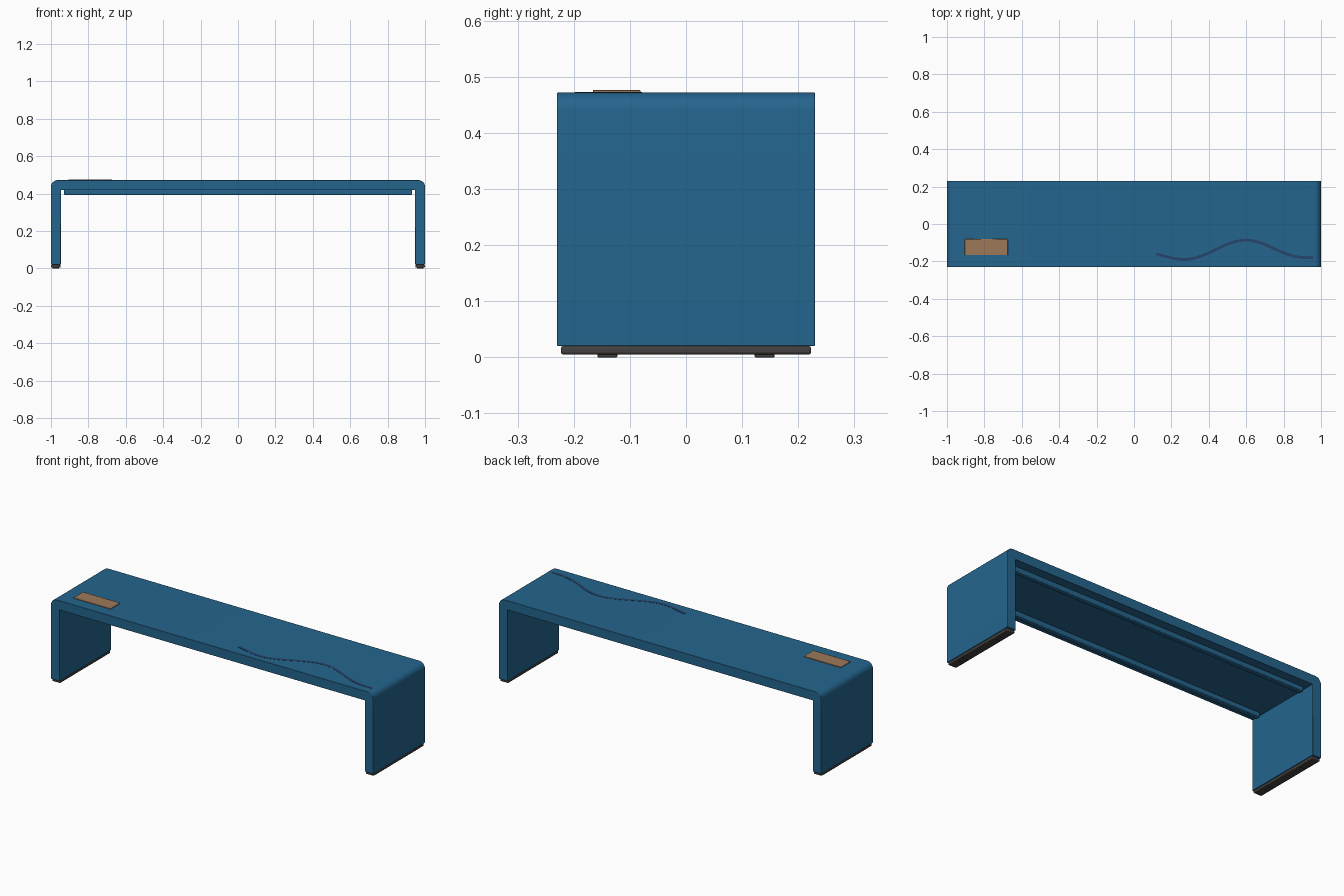
import bpy, bmesh, math
from mathutils import Vector
from mathutils.geometry import interpolate_bezier

cube = bpy.data.objects.get("Cube")
if cube:
    bpy.data.objects.remove(cube, do_unlink=True)


def material(name, rgb):
    m = bpy.data.materials.new(name)
    m.use_nodes = True
    m.diffuse_color = (*rgb, 1)
    m.node_tree.nodes["Principled BSDF"].inputs["Base Color"].default_value = (*rgb, 1)
    return m


blue = material("painted blue", (0.018, 0.13, 0.27))
navy = material("navy line", (0.02, 0.06, 0.15))
wood = material("tan plate", (0.34, 0.19, 0.10))
rubber = material("dark rubber", (0.06, 0.055, 0.05))


def finish(name, bm, mat, bevel=0, segments=2):
    bmesh.ops.recalc_face_normals(bm, faces=bm.faces)
    mesh = bpy.data.meshes.new(name)
    bm.to_mesh(mesh)
    bm.free()
    mesh.materials.append(mat)
    ob = bpy.data.objects.new(name, mesh)
    bpy.context.collection.objects.link(ob)
    if bevel:
        mod = ob.modifiers.new("soft edges", "BEVEL")
        mod.width, mod.segments = bevel, segments
        mod.limit_method = "ANGLE"
        mod.angle_limit = math.radians(40)
    bpy.ops.object.select_all(action="DESELECT")
    ob.select_set(True)
    bpy.context.view_layer.objects.active = ob
    bpy.ops.object.shade_smooth_by_angle(angle=math.radians(35))
    return ob


def box(name, lo, hi, mat, bevel=0, segments=2):
    lo, hi = Vector(lo), Vector(hi)
    bm = bmesh.new()
    bmesh.ops.create_cube(bm, size=1)
    for v in bm.verts:
        v.co = (lo + hi) / 2 + v.co * (hi - lo)
    return finish(name, bm, mat, bevel, segments)


# Bench shell: bent panel profile swept through the depth
W, D, TOP, BASE, T, R = 1.0, 0.23, 0.472, 0.02, 0.053, 0.035


def corner(radius, steps=8):
    return [(W - R + radius * math.cos(a), TOP - R + radius * math.sin(a))
            for a in (i * math.pi / 2 / steps for i in range(steps + 1))]


half = [(W - T, TOP - T), (W - T, BASE), (W, BASE)] + corner(R)
profile = half + [(-x, z) for x, z in reversed(half)]
bm = bmesh.new()
face = bm.faces.new([bm.verts.new((x, -D, z)) for x, z in profile])
swept = bmesh.ops.extrude_face_region(bm, geom=[face])["geom"]
bmesh.ops.translate(bm, vec=(0, 2 * D, 0),
                    verts=[g for g in swept if isinstance(g, bmesh.types.BMVert)])
finish("bench_shell", bm, blue, 0.002)

# Stiffening rails under the seat
for side, y in (("front", -0.165), ("back", 0.165)):
    box(side + "_rail", (-0.93, y - 0.015, 0.393), (0.93, y + 0.015, 0.421), blue, 0.004)

# Foot strips with small pads
for side, s in (("left", 1), ("right", -1)):
    x = s * (W - T / 2)
    box(side + "_foot_strip", (x - 0.025, -0.223, 0.005), (x + 0.025, 0.223, BASE),
        rubber, 0.004)
    for end, y in (("front", -0.14), ("back", 0.14)):
        box(f"{side}_{end}_pad", (x - 0.017, y - 0.0175, 0), (x + 0.017, y + 0.0175, 0.006),
            rubber, 0.001)

# Plate on the seat
box("seat_plate", (-0.905, -0.166, TOP - 0.001), (-0.675, -0.081, 0.476), wood, 0.001)

# Wavy inlaid line on the seat, thin ribbon along a smooth path
knots = [(0.12, -0.16, -0.25), (0.27, -0.19, 0.0), (0.43, -0.14, 0.48),
         (0.6, -0.086, 0.0), (0.76, -0.137, -0.48), (0.9, -0.179, -0.08), (0.965, -0.178, 0.1)]
path = []
for (x0, y0, m0), (x1, y1, m1) in zip(knots, knots[1:]):
    h = (x1 - x0) / 3
    path += interpolate_bezier(Vector((x0, y0, 0)), Vector((x0 + h, y0 + m0 * h, 0)),
                               Vector((x1 - h, y1 - m1 * h, 0)), Vector((x1, y1, 0)), 10)[:-1]
bm = bmesh.new()
rows = []
for i, p in enumerate(path):
    d = (path[min(i + 1, len(path) - 1)] - path[max(i - 1, 0)]).normalized()
    n = Vector((-d.y, d.x, 0)) * 0.0075
    rows.append([bm.verts.new((q.x, q.y, z)) for q, z in
                 ((p + n, TOP - 0.001), (p + n, TOP + 0.001),
                  (p - n, TOP + 0.001), (p - n, TOP - 0.001))])
for a, b in zip(rows, rows[1:]):
    for k in range(4):
        bm.faces.new((a[k], a[k - 1], b[k - 1], b[k]))
bm.faces.new(rows[0])
bm.faces.new(rows[-1])
finish("wavy_line", bm, navy)
